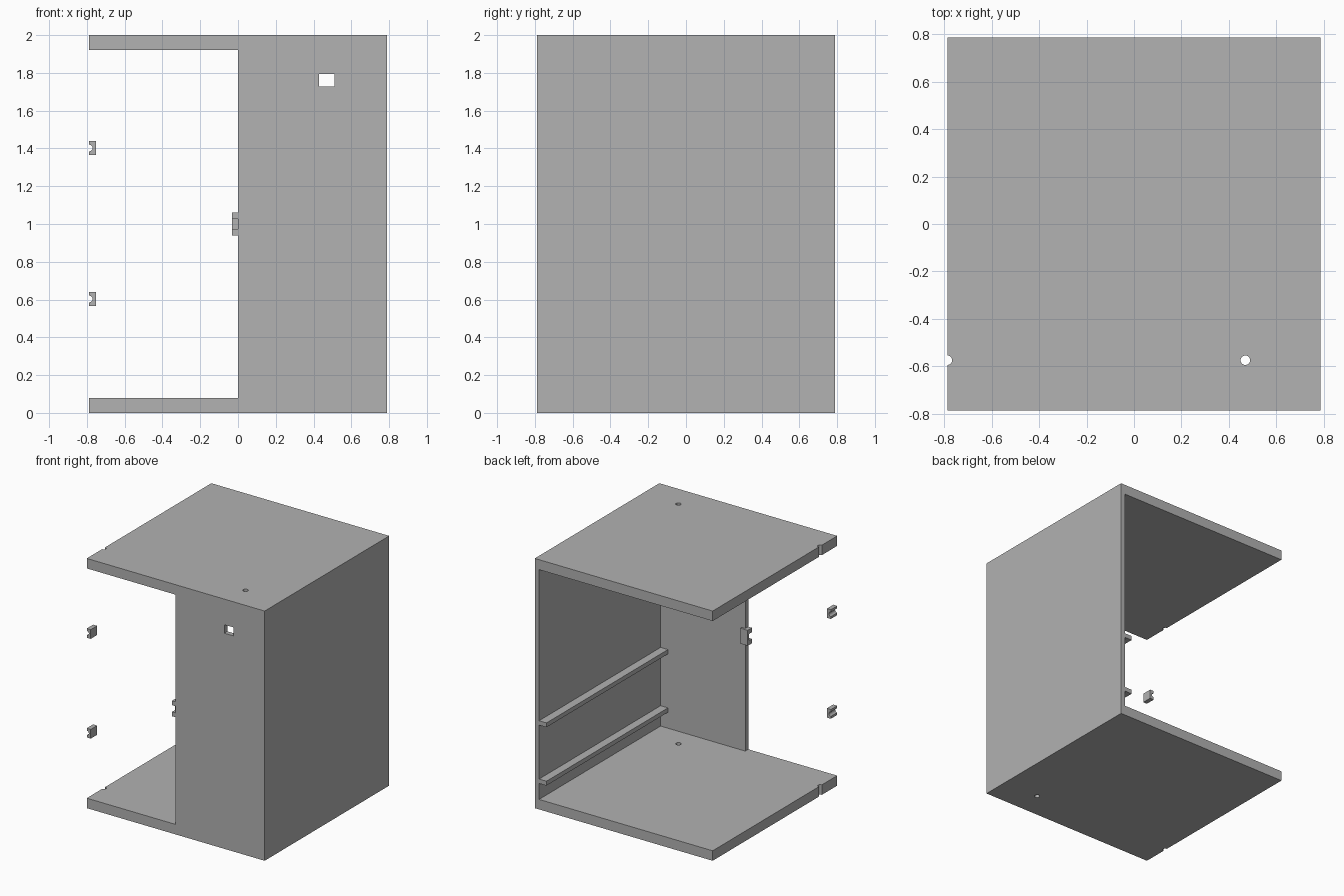
import bpy, bmesh, math
from mathutils import Vector

old = bpy.data.objects.get("Cube")
if old:
    bpy.data.objects.remove(old, do_unlink=True)

grey = bpy.data.materials.new("plain grey")
grey.use_nodes = True
GREY = (0.445, 0.445, 0.445, 1)
grey.diffuse_color = GREY
grey.node_tree.nodes["Principled BSDF"].inputs["Base Color"].default_value = GREY

HALF, HEIGHT = 0.788, 2.0    # half width and depth, full height
PLATE, WALL = 0.08, 0.038    # thickness of top and bottom, of wall and panel
INNER = HALF - WALL
LATCH_Z = 1.0


def add_object(name, bm):
    bmesh.ops.recalc_face_normals(bm, faces=bm.faces)
    mesh = bpy.data.meshes.new(name)
    bm.to_mesh(mesh)
    bm.free()
    mesh.materials.append(grey)
    obj = bpy.data.objects.new(name, mesh)
    bpy.context.collection.objects.link(obj)
    return obj


def box(name, low, high):
    low, high = Vector(low), Vector(high)
    bm = bmesh.new()
    bmesh.ops.create_cube(bm, size=1)
    bmesh.ops.scale(bm, vec=high - low, verts=bm.verts)
    bmesh.ops.translate(bm, vec=(low + high) / 2, verts=bm.verts)
    return add_object(name, bm)


def prism(name, points, direction):
    """Extrude a closed outline along a direction."""
    bm = bmesh.new()
    face = bm.faces.new([bm.verts.new(p) for p in points])
    new = bmesh.ops.extrude_face_region(bm, geom=[face], use_keep_orig=True)
    verts = [g for g in new["geom"] if isinstance(g, bmesh.types.BMVert)]
    bmesh.ops.translate(bm, vec=direction, verts=verts)
    return add_object(name, bm)


def cylinder(name, x, y, radius):
    """Tall upright drill through both plates."""
    bm = bmesh.new()
    bmesh.ops.create_cone(bm, cap_ends=True, segments=32, radius1=radius,
                          radius2=radius, depth=3)
    bmesh.ops.translate(bm, vec=(x, y, 1), verts=bm.verts)
    return add_object(name, bm)


def cut(target, cutter):
    cutter.hide_render = True
    mod = target.modifiers.new("cut", "BOOLEAN")
    mod.operation, mod.solver, mod.object = "DIFFERENCE", "EXACT", cutter
    bpy.context.view_layer.objects.active = target
    bpy.ops.object.modifier_apply(modifier=mod.name)
    bpy.data.objects.remove(cutter, do_unlink=True)


# Cabinet shell: top, bottom, one side wall and half a front panel
shell = box("cabinet_shell", (-HALF, -HALF, 0), (HALF, HALF, HEIGHT))
cut(shell, box("cavity_cutter", (-1, -INNER, PLATE), (INNER, 1, HEIGHT - PLATE)))
cut(shell, box("opening_cutter", (-1, -1, PLATE), (0, 1, HEIGHT - PLATE)))

# Window in the front panel and pivot holes in both plates
cut(shell, box("window_cutter", (0.43, -1, 1.727), (0.512, -0.6, 1.795)))
for x in (-HALF, 0.47):
    cut(shell, cylinder("hole_cutter", x, -0.575, 0.02))

# Drawer rails on the side wall
for name, top in (("upper_rail", 0.71), ("lower_rail", 0.243)):
    box(name, (0.685, -INNER, top - 0.035), (INNER, HALF, top))

# Small hinge clips with a rounded groove on the open side
for name, z in (("upper_clip", 1.402), ("lower_clip", 0.603)):
    outer, inner, half = -HALF, -HALF + 0.035, 0.037
    outline = [(outer, half), (inner, half), (inner, -half), (outer, -half)]
    for i in range(9):
        a = math.pi * (i / 8 - 0.5)
        outline.append((outer + 0.018 * math.cos(a), 0.018 * math.sin(a)))
    prism(name, [(x, -HALF, z + dz) for x, dz in outline], (0, 0.08, 0))

# Latch: backing plate behind the panel edge, two prongs beside it
box("latch_plate", (-0.033, -INNER, LATCH_Z - 0.062), (0.033, -INNER + 0.016, LATCH_Z + 0.062))
for name, side in (("upper_prong", 1), ("lower_prong", -1)):
    ends = sorted((LATCH_Z + side * 0.027, LATCH_Z + side * 0.062))
    box("latch_" + name, (-0.033, -HALF, ends[0]), (0, -INNER, ends[1]))
